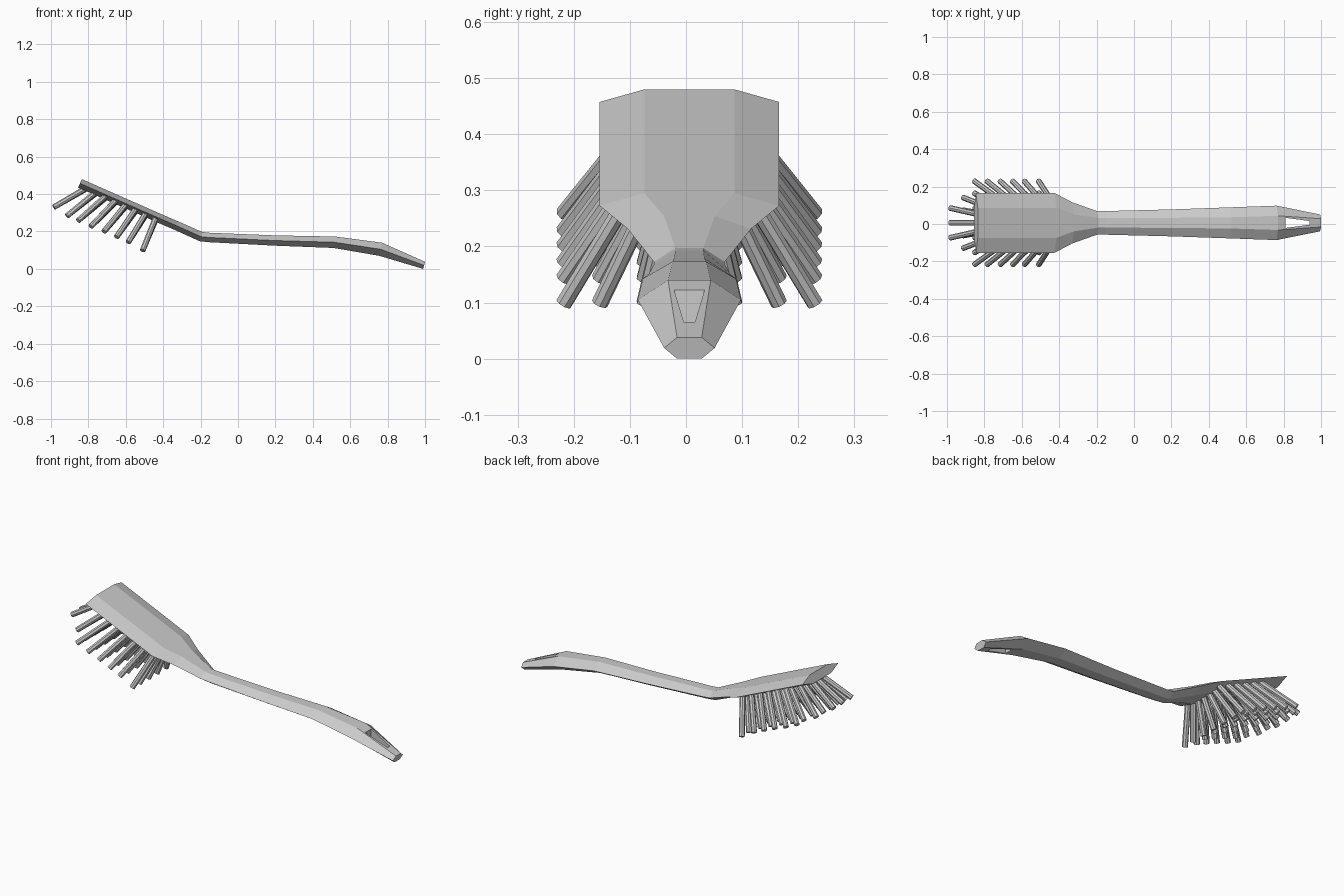
import bpy, bmesh
from mathutils import Vector

if "Cube" in bpy.data.objects:
    bpy.data.objects.remove(bpy.data.objects["Cube"])

CY = 0.006  # symmetry line of the brush


def new_object(name, bm):
    bmesh.ops.recalc_face_normals(bm, faces=bm.faces)
    mesh = bpy.data.meshes.new(name)
    bm.to_mesh(mesh)
    bm.free()
    obj = bpy.data.objects.new(name, mesh)
    bpy.context.collection.objects.link(obj)
    return obj


def loft(name, rings):
    bm = bmesh.new()
    loops = [[bm.verts.new(p) for p in ring] for ring in rings]
    n = len(loops[0])
    for a, b in zip(loops, loops[1:]):
        for i in range(n):
            j = (i + 1) % n
            bm.faces.new((a[i], a[j], b[j], b[i]))
    bm.faces.new(loops[0])
    bm.faces.new(loops[-1])
    return new_object(name, bm)


def hexagon(xt, zt, xb, zb, wide, flat):
    # flat top and bottom, widest halfway down
    xm, zm = (xt + xb) / 2, (zt + zb) / 2
    return [(xt, CY - flat, zt), (xt, CY + flat, zt), (xm, CY + wide, zm),
            (xb, CY + flat, zb), (xb, CY - flat, zb), (xm, CY - wide, zm)]


# Head and handle: top x, top z, bottom x, bottom z, half width, flat half width
sections = [
    (-0.835, 0.480, -0.855, 0.435, 0.160, 0.080),
    (-0.415, 0.295, -0.435, 0.250, 0.160, 0.080),
    (-0.320, 0.254, -0.340, 0.209, 0.110, 0.045),
    (-0.190, 0.197, -0.205, 0.148, 0.063, 0.025),
    (-0.150, 0.193, -0.160, 0.143, 0.063, 0.025),
    (0.200, 0.179, 0.200, 0.124, 0.072, 0.027),
    (0.520, 0.173, 0.510, 0.112, 0.083, 0.030),
    (0.770, 0.140, 0.755, 0.070, 0.092, 0.038),
    (1.000, 0.038, 0.990, 0.000, 0.045, 0.022),
]
body = loft("head_and_handle", [hexagon(*s) for s in sections])

# Tapered hanging hole through the handle end
outline = [(0.81, -0.027), (0.81, 0.027), (0.938, 0.010), (0.938, -0.010)]
cutter = loft("hole_cutter", [[(x, CY + y, z) for x, y in outline] for z in (-0.2, 0.3)])
cutter.hide_render = True
cutter.hide_set(True)
cut = body.modifiers.new("hanging_hole", 'BOOLEAN')
cut.object = cutter
cut.solver = 'EXACT'

# Bristles fan out from the underside of the head
tips = [(-0.985, 0.330), (-0.915, 0.283), (-0.855, 0.258), (-0.787, 0.226),
        (-0.717, 0.199), (-0.650, 0.170), (-0.587, 0.142), (-0.510, 0.098)]
columns = [(0.0, 0.0), (0.04, 0.08), (0.075, 0.16), (0.115, 0.224)]
bm = bmesh.new()
for row, (tx, tz) in enumerate(tips):
    rx = -0.81 + row * 0.053
    rz = 0.440 - 0.44 * (rx + 0.835)
    count = min(row + 2, 4)
    for root_y, tip_y in columns[:count]:
        if row == 1:
            tip_y *= 0.85
        for side in ((1, -1) if root_y else (1,)):
            root = Vector((rx, CY + side * root_y, rz + 0.1 * root_y))
            tip = Vector((tx, CY + side * tip_y, tz))
            axis = tip - root
            made = bmesh.ops.create_cone(bm, cap_ends=True, segments=8, radius1=0.015,
                                         radius2=0.015, depth=axis.length)
            mat = axis.to_track_quat('Z', 'Y').to_matrix().to_4x4()
            mat.translation = (root + tip) / 2
            bmesh.ops.transform(bm, matrix=mat, verts=made["verts"])
new_object("bristles", bm)
